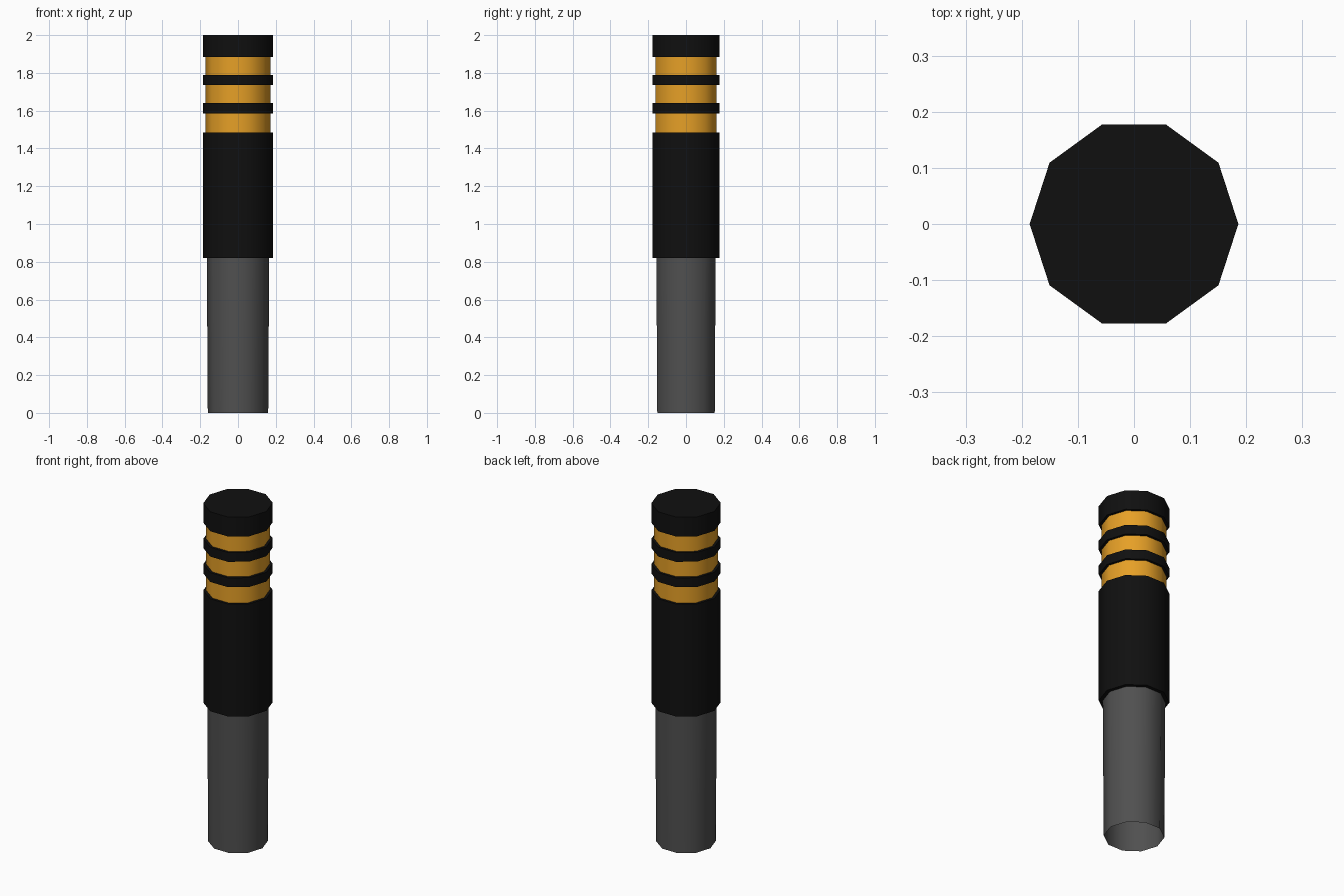
import bpy
import math

cube = bpy.data.objects.get("Cube")
if cube:
    bpy.data.objects.remove(cube, do_unlink=True)

SIDES = 10


def material(name, rgb):
    mat = bpy.data.materials.new(name)
    mat.use_nodes = True
    color = (*rgb, 1.0)
    mat.diffuse_color = color
    mat.node_tree.nodes["Principled BSDF"].inputs["Base Color"].default_value = color
    return mat


black = material("black rubber", (0.005, 0.005, 0.005))
amber = material("amber reflector", (0.79, 0.35, 0.02))
grey = material("dark grey metal", (0.08, 0.08, 0.08))


def section(name, bottom, top, low_radius, top_radius, mat, fill="NGON"):
    """Ten-sided upright section between two heights, with a corner on +x."""
    bpy.ops.mesh.primitive_cone_add(
        vertices=SIDES, radius1=low_radius, radius2=top_radius,
        depth=top - bottom, end_fill_type=fill,
        location=(0, 0, (bottom + top) / 2), rotation=(0, 0, math.pi / 2))
    obj = bpy.context.object
    obj.name = name
    bpy.ops.object.transform_apply(location=False, rotation=True, scale=False)
    obj.data.materials.append(mat)
    bpy.ops.object.shade_smooth_by_angle(angle=math.radians(40))
    return obj


# Open-ended base tube with a faint taper
section("base_tube", 0, 0.82, 0.16, 0.165, grey, "NOTHING")

# Black sleeve, separating rings and top cap
R = 0.186
section("sleeve", 0.82, 1.485, R, R, black)
section("lower_ring", 1.585, 1.64, R, R, black)
section("upper_ring", 1.735, 1.79, R, R, black)
section("top_cap", 1.885, 2.0, R, R, black)

# Recessed amber bands between the black parts
for name, low, high in (("lower_band", 1.485, 1.585),
                        ("middle_band", 1.64, 1.735),
                        ("upper_band", 1.79, 1.885)):
    section(name, low, high, 0.171, 0.171, amber, "NOTHING")
